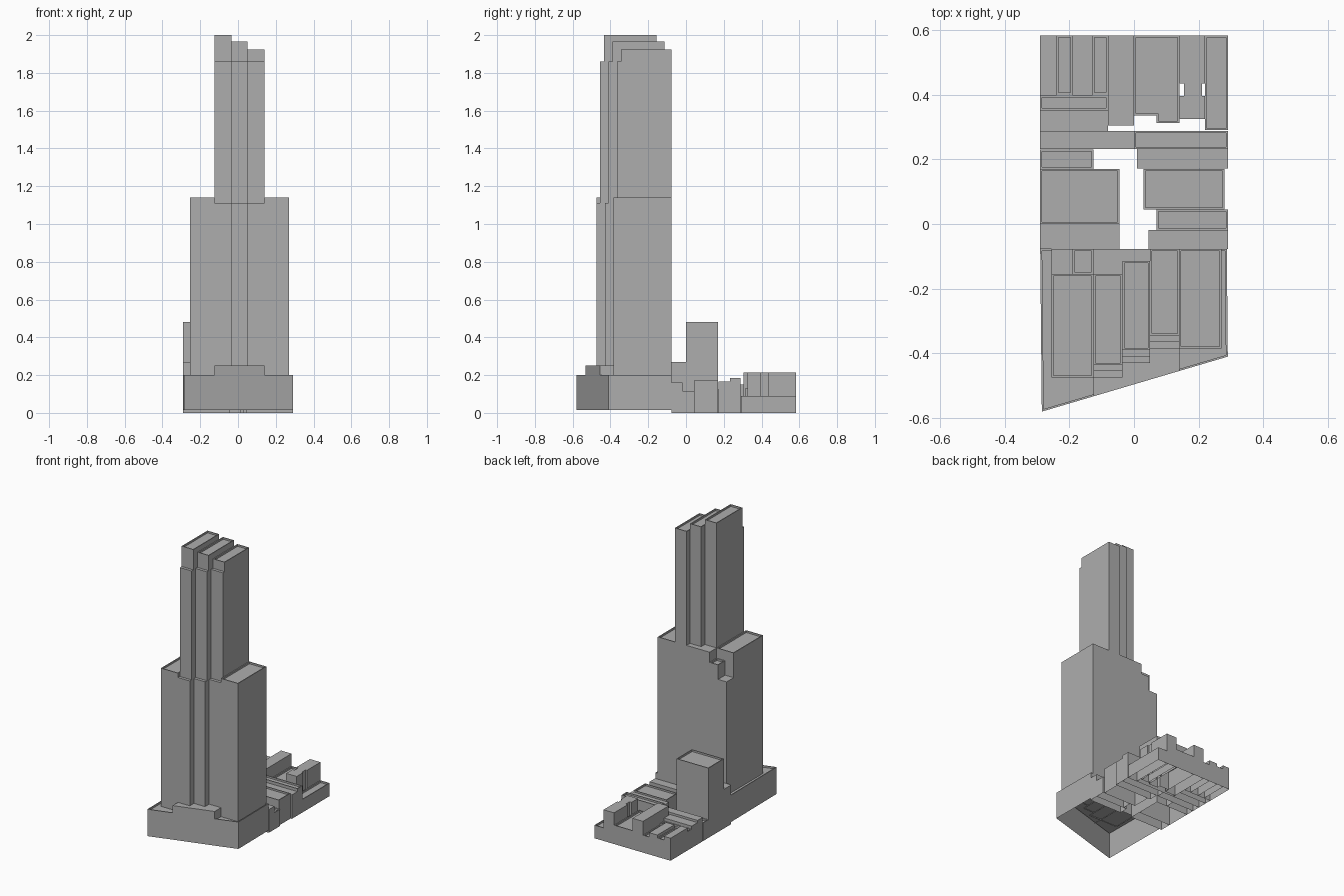
import bpy, bmesh

if "Cube" in bpy.data.objects:
    bpy.data.objects.remove(bpy.data.objects["Cube"])

stone = bpy.data.materials.new("concrete_grey")
stone.diffuse_color = (0.42, 0.42, 0.42, 1)
stone.use_nodes = True
stone.node_tree.nodes["Principled BSDF"].inputs["Base Color"].default_value = stone.diffuse_color


def prism(name, pts, z0, z1, rim=0.0, drop=0.012):
    """Open-bottomed prism over a counter-clockwise footprint, with an optional sunken roof."""
    bm = bmesh.new()
    low = [bm.verts.new((x, y, z0)) for x, y in pts]
    high = [bm.verts.new((x, y, z1)) for x, y in pts]
    n = len(pts)
    for i in range(n):
        j = (i + 1) % n
        bm.faces.new((low[i], low[j], high[j], high[i]))
    roof = bm.faces.new(high)
    if rim:
        bm.normal_update()
        bmesh.ops.inset_region(bm, faces=[roof], thickness=rim, use_even_offset=True)
        # drop the inner roof, leaving a parapet
        ext = bmesh.ops.extrude_face_region(bm, geom=[roof])
        new = [v for v in ext["geom"] if isinstance(v, bmesh.types.BMVert)]
        bmesh.ops.translate(bm, verts=new, vec=(0, 0, -drop))
        if roof.is_valid:
            bmesh.ops.delete(bm, geom=[roof], context='FACES_ONLY')
    me = bpy.data.meshes.new(name)
    bm.to_mesh(me)
    bm.free()
    me.materials.append(stone)
    ob = bpy.data.objects.new(name, me)
    bpy.context.collection.objects.link(ob)
    return ob


def block(name, x0, x1, y0, y1, z1, z0=0.0, rim=0.0):
    return prism(name, [(x0, y0), (x1, y0), (x1, y1), (x0, y1)], z0, z1, rim)


BACK = -0.078   # rear plane of the tower
BASE = 0.185    # tower walls start just under the podium parapet
RIM = 0.006


def street(x):
    """Slanted street front of the podium."""
    return -0.58 + (x + 0.285) * 0.17 / 0.575


# Podium with slanted front, and raised entrance block
prism("podium", [(-0.285, -0.58), (0.29, -0.41), (0.287, BACK), (-0.29, BACK)], 0.015, 0.20, RIM)
prism("entrance_block", [(-0.125, street(-0.125)), (0.14, street(0.14)), (0.14, -0.385),
      (0.05, -0.385), (0.05, -0.43), (-0.035, -0.43), (-0.035, -0.47), (-0.125, -0.47)],
      BASE, 0.25)

# Tower wings and stepped rear corner
block("left_wing", -0.255, -0.125, -0.475, -0.155, 1.14, BASE, RIM)
block("right_wing", 0.14, 0.27, -0.385, BACK, 1.14, BASE, RIM)
block("rear_core", -0.125, 0.05, -0.30, BACK, 1.14, BASE)
block("rear_step_upper", -0.19, -0.125, -0.155, BACK, 1.07, BASE, RIM)
block("rear_step_lower", -0.255, -0.19, -0.155, BACK, 0.97, BASE)

# Three staggered shafts: base, shoulder and crown each step back
shafts = [("left", -0.125, -0.035, -0.455, -0.155, 2.0),
          ("middle", -0.035, 0.05, -0.41, -0.115, 1.965),
          ("right", 0.05, 0.14, -0.365, BACK, 1.925)]
for side, x0, x1, front, back, top in shafts:
    block(side + "_shaft_base", x0, x1, front - 0.02, back, 1.11, BASE)
    block(side + "_shaft", x0, x1, front, back, 1.86, 1.10)
    block(side + "_crown", x0, x1, front + 0.02, back, top, 1.85, RIM)

# Low buildings around the rear courtyard: x0, x1, y0, y1, height, parapet
low_buildings = [
    ("annex_tall", -0.29, -0.045, 0.0, 0.17, 0.48, RIM),
    ("annex_low", -0.29, -0.045, BACK, 0.0, 0.27, 0),
    ("west_house_a", -0.29, -0.125, 0.17, 0.23, 0.125, RIM),
    ("west_house_b", -0.29, 0.0, 0.232, 0.288, 0.165, 0),
    ("west_house_c", -0.29, -0.08, 0.288, 0.352, 0.15, 0),
    ("west_house_d", -0.29, -0.08, 0.352, 0.397, 0.13, RIM),
    ("east_house_a", 0.045, 0.29, BACK, -0.018, 0.16, 0),
    ("east_house_b", 0.07, 0.29, -0.018, 0.045, 0.115, RIM),
    ("east_house_c", 0.03, 0.28, 0.045, 0.17, 0.175, RIM),
    ("east_house_d", 0.01, 0.29, 0.172, 0.232, 0.165, 0),
    ("east_house_e", 0.0, 0.29, 0.232, 0.288, 0.185, RIM),
    ("rear_house_a", -0.29, -0.24, 0.397, 0.583, 0.155, 0),
    ("rear_house_b", -0.24, -0.19, 0.40, 0.583, 0.13, RIM),
    ("rear_house_c", -0.19, -0.128, 0.397, 0.583, 0.15, 0),
    ("rear_house_d", -0.128, -0.08, 0.40, 0.583, 0.12, RIM),
    ("rear_house_e", -0.08, 0.0, 0.305, 0.583, 0.215, 0),
    ("rear_house_g", 0.155, 0.21, 0.325, 0.583, 0.215, 0),
    ("rear_house_i", 0.22, 0.29, 0.29, 0.583, 0.09, RIM),
]
for name, x0, x1, y0, y1, h, rim in low_buildings:
    block(name, x0, x1, y0, y1, h, 0.0, rim)

# Notched house and the narrow flanks beside the tall rear house
prism("rear_house_f", [(0.0, 0.335), (0.07, 0.335), (0.07, 0.312), (0.14, 0.312),
      (0.14, 0.583), (0.0, 0.583)], 0.0, 0.13, RIM)
for side, x0, x1 in (("west", 0.14, 0.155), ("east", 0.21, 0.22)):
    block("flank_front_" + side, x0, x1, 0.325, 0.395, 0.215)
    block("flank_rear_" + side, x0, x1, 0.435, 0.583, 0.215)
